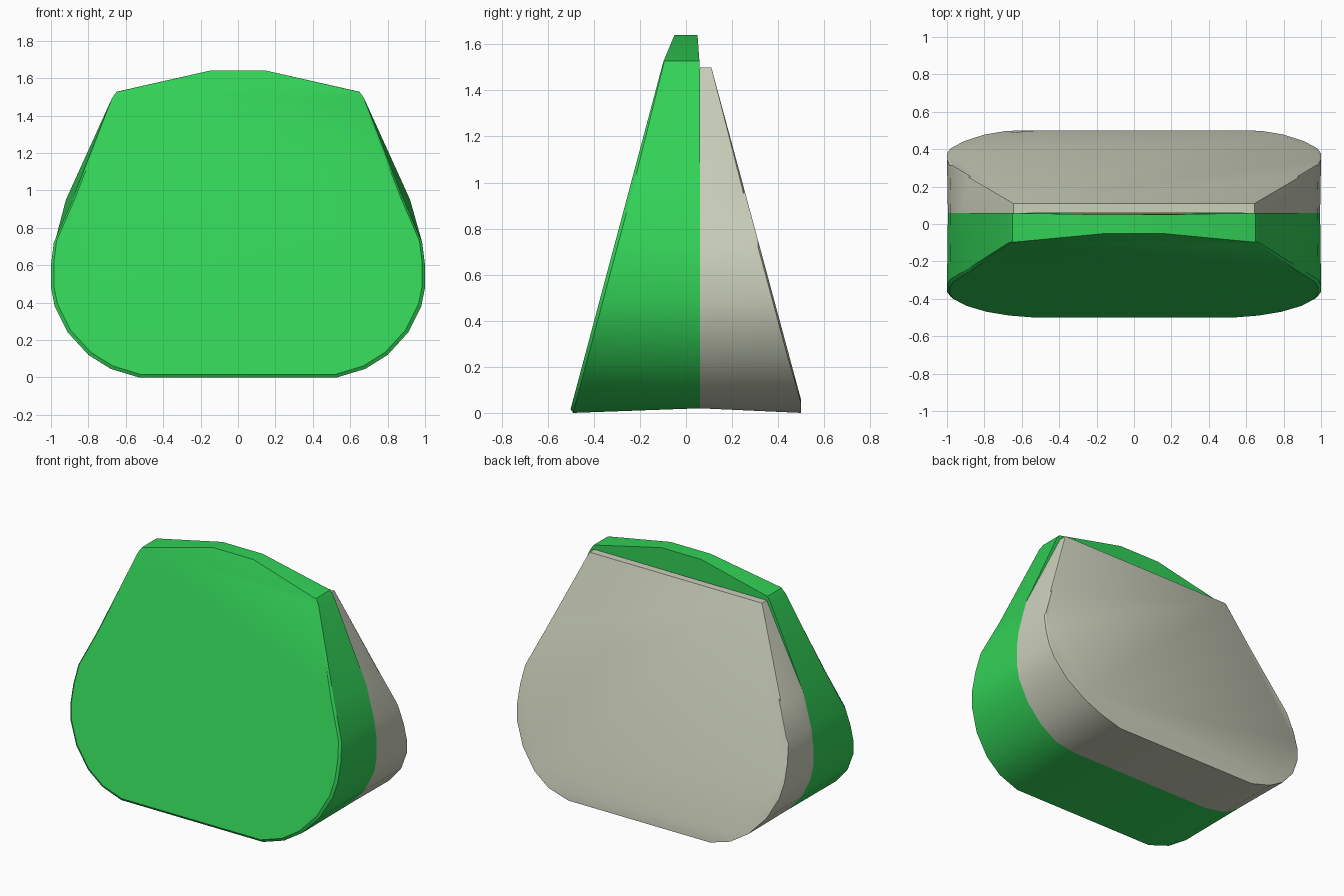
import bpy
import bmesh
import math

cube = bpy.data.objects.get("Cube")
if cube:
    bpy.data.objects.remove(cube, do_unlink=True)


def make_material(name, color):
    mat = bpy.data.materials.new(name)
    mat.use_nodes = True
    mat.diffuse_color = color
    mat.node_tree.nodes["Principled BSDF"].inputs["Base Color"].default_value = color
    return mat


green = make_material("bright green", (0.032, 0.64, 0.095, 1))
grey = make_material("warm grey", (0.60, 0.63, 0.50, 1))

SEAM = 0.06
# Right half of the rounded outline (x, z), from shoulder to base
LOWER = [(0.985, 0.72), (1.0, 0.6), (1.0, 0.48), (0.98, 0.38),
         (0.91, 0.24), (0.80, 0.12), (0.68, 0.045), (0.53, 0.0)]
FRONT_TOP = [(0.15, 1.64), (0.65, 1.527), (0.675, 1.49)]
BACK_TOP = [(0.645, 1.5)]


def mirrored(half):
    return half + [(-x, z) for x, z in reversed(half)]


def front_y(z):
    return -0.5 + 0.267 * (z - 0.02) + 0.15 * max(0, z - 1.525)


def back_y(z):
    return min(0.5, 0.11 + 0.27 * (1.5 - z))


def shell(name, rings, mat, split_top):
    """Bridge matching rings from seam to face and cap both ends."""
    bm = bmesh.new()
    loops = [[bm.verts.new(p) for p in ring] for ring in rings]
    n = len(loops[0])
    for a, b in zip(loops, loops[1:]):
        for i in range(n):
            j = (i + 1) % n
            bm.faces.new((a[i], a[j], b[j], b[i]))
    bm.faces.new(loops[0])
    face = loops[-1]
    if split_top:
        bm.faces.new(face[1:-1])
        bm.faces.new((face[-2], face[-1], face[0], face[1]))
    else:
        bm.faces.new(face)
    bmesh.ops.remove_doubles(bm, verts=bm.verts, dist=0.0005)
    bmesh.ops.recalc_face_normals(bm, faces=bm.faces)
    mesh = bpy.data.meshes.new(name)
    bm.to_mesh(mesh)
    bm.free()
    mesh.materials.append(mat)
    obj = bpy.data.objects.new(name, mesh)
    bpy.context.collection.objects.link(obj)
    bpy.ops.object.select_all(action='DESELECT')
    obj.select_set(True)
    bpy.context.view_layer.objects.active = obj
    bpy.ops.object.shade_smooth_by_angle(angle=math.radians(30))
    return obj


def seam_ring(top):
    # The seam bulges at the shoulder and lifts slightly at the base
    half = top + [(0.92, 0.95)] + [(x * 0.995, max(z, 0.02)) for x, z in LOWER]
    return [(x, SEAM - 0.07 * max(0, z - 1.5), z) for x, z in mirrored(half)]


def outer_ring(top):
    return mirrored(top + [(0.885, 0.95)] + LOWER)


# Front half: wedge with a narrow rim around its sloping face
outline = outer_ring(FRONT_TOP)
rim = [(x, front_y(z) + 0.015 * min(1, (1.64 - z) * 2), z) for x, z in outline]
face = []
for x, z in outline:
    fx = x * 0.985 if z < 1.6 else x
    fz = 1.64 - (1.64 - z) * 0.99
    face.append((fx, front_y(fz), fz))
shell("front_half", [seam_ring(FRONT_TOP), rim, face], green, True)

# Back half: shorter wedge with a flat top and a bevelled base
outline = outer_ring(BACK_TOP)
rim = [(x, back_y(z) - 0.008 * min(1, (1.5 - z) * 2) * min(1, z * 5), z)
       for x, z in outline]
face = []
for x, z in outline:
    fz = 1.5 - (1.5 - z) * 0.962
    face.append((x * 0.985, back_y(fz), fz))
shell("back_half", [seam_ring(BACK_TOP), rim, face], grey, False)
